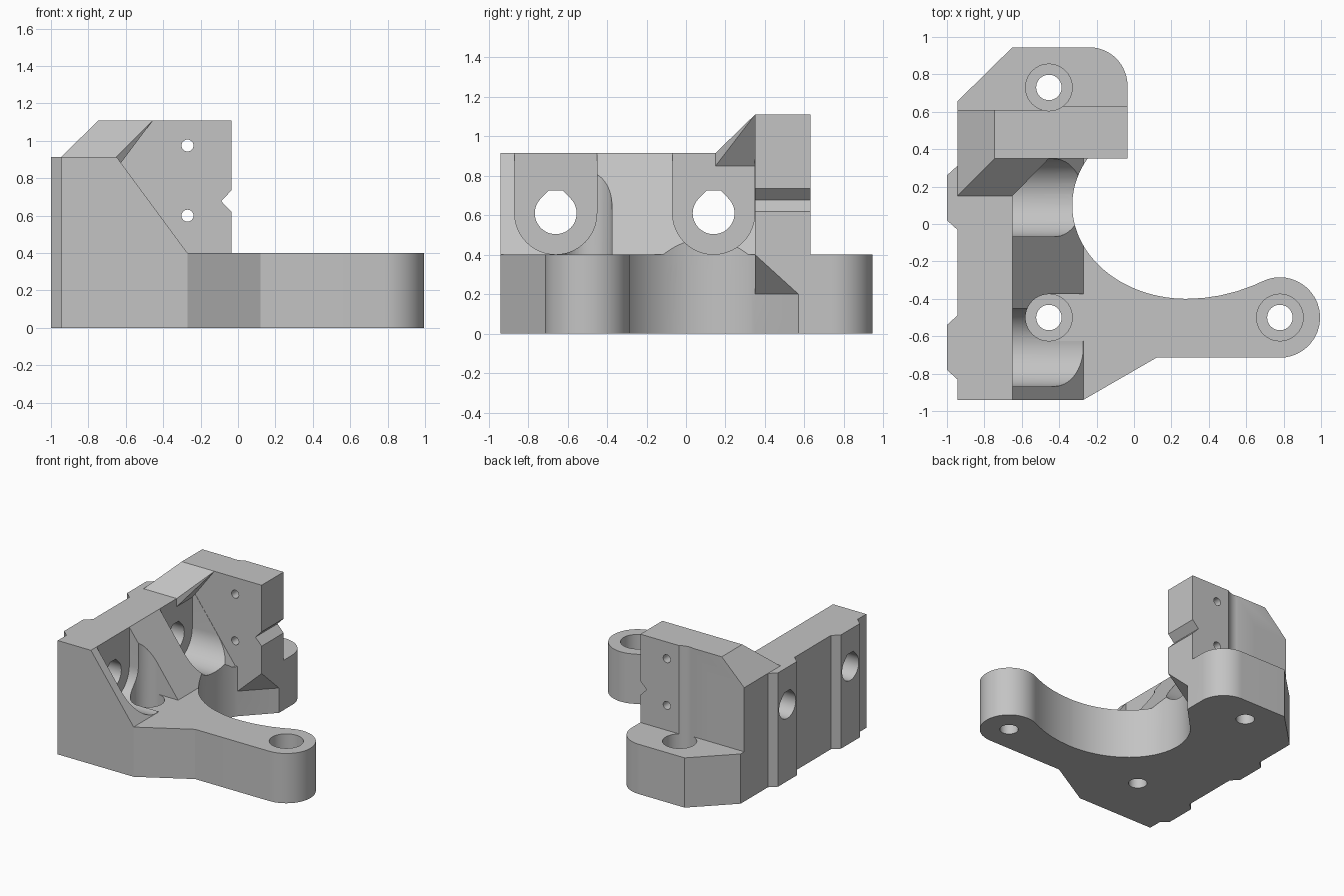
import bpy, bmesh
from math import sin, cos, radians, sqrt
from mathutils import Vector

if "Cube" in bpy.data.objects:
    bpy.data.objects.remove(bpy.data.objects["Cube"], do_unlink=True)

grey = bpy.data.materials.new("plain_grey")
grey.use_nodes = True
grey.diffuse_color = (0.55, 0.55, 0.55, 1)
grey.node_tree.nodes["Principled BSDF"].inputs["Base Color"].default_value = (0.55, 0.55, 0.55, 1)


def finish(bm, name):
    bmesh.ops.recalc_face_normals(bm, faces=bm.faces)
    mesh = bpy.data.meshes.new(name)
    bm.to_mesh(mesh)
    bm.free()
    mesh.materials.append(grey)
    ob = bpy.data.objects.new(name, mesh)
    bpy.context.collection.objects.link(ob)
    return ob


def prism(name, pts, lo, hi, axis="z"):
    """Extrude a flat profile along one axis."""
    place = {"x": lambda a, b: (lo, a, b), "y": lambda a, b: (a, lo, b),
             "z": lambda a, b: (a, b, lo)}[axis]
    bm = bmesh.new()
    face = bm.faces.new([bm.verts.new(place(a, b)) for a, b in pts])
    out = bmesh.ops.extrude_face_region(bm, geom=[face])
    step = Vector([hi - lo if axis == k else 0 for k in "xyz"])
    bmesh.ops.translate(bm, vec=step, verts=[v for v in out["geom"] if isinstance(v, bmesh.types.BMVert)])
    return finish(bm, name)


def hull(name, pts):
    bm = bmesh.new()
    for p in pts:
        bm.verts.new(p)
    bmesh.ops.convex_hull(bm, input=bm.verts)
    bmesh.ops.dissolve_limit(bm, angle_limit=0.01, verts=bm.verts, edges=bm.edges)
    return finish(bm, name)


def arc(cx, cy, rx, start, end, n=24, ry=None):
    ry = ry or rx
    steps = [radians(start + (end - start) * i / n) for i in range(n + 1)]
    return [(cx + rx * cos(t), cy + ry * sin(t)) for t in steps]


def circle(cx, cy, r, n=40):
    return arc(cx, cy, r, 0, 360, n)[:-1]


def rect(a0, b0, a1, b1):
    return [(a0, b0), (a1, b0), (a1, b1), (a0, b1)]


def combine(target, tool, op="DIFFERENCE"):
    mod = target.modifiers.new("combine", "BOOLEAN")
    mod.operation, mod.solver, mod.object = op, "EXACT", tool
    bpy.context.view_layer.objects.active = target
    bpy.ops.object.modifier_apply(modifier=mod.name)
    bpy.data.objects.remove(tool, do_unlink=True)


L, W, R = -0.945, -0.65, -0.035        # left face, wall inner face, tower right face
FRONT, TF, TB = -0.94, 0.35, 0.63      # front face, tower front and back
BASE, WALL, TOP = 0.4, 0.915, 1.11     # heights
BORES = (-0.66, 0.14)                  # y of the two sideways bores
SCREWS = ((-0.455, -0.5), (0.78, -0.5), (-0.455, 0.73))

# Base plate with arm, round boss and large concave bay
outline = [(L, FRONT), (-0.27, FRONT), (0.12, -0.715)]
outline += arc(0.78, -0.5, 0.215, -90, 116)
outline += [(x, 0.53 - sqrt(0.93 ** 2 - (x - 0.28) ** 2)) for x in (0.64, 0.55, 0.46, 0.37)]
outline += arc(0.28, 0.1, 0.61, 270, 150, 36, 0.5)
outline += [(R, 0.57)] + arc(R - 0.205, 0.74, 0.205, 0, 90, 16)
outline += [(-0.65, 0.945), (L, 0.655)]
body = prism("mount_bracket", outline, 0, BASE)

# Sloped ribs beside the wall, hollowed by two U-shaped pockets
ribs = prism("ribs", [(W - 0.1, 0.3), (-0.27, 0.3), (-0.27, BASE), (W, WALL), (W - 0.1, WALL)],
             FRONT, TF + 0.02, "y")
for y in BORES:
    u_shape = arc(y, 0.61, 0.208, 180, 360, 32) + [(y + 0.208, 1.3), (y - 0.208, 1.3)]
    combine(ribs, prism("pocket_cutter", u_shape, W, 0, "x"))
combine(ribs, prism("bay_cutter", arc(0.28, 0.1, 0.61, 0, 360, 108, 0.5)[:-1], 0, 1.3))
combine(ribs, prism("screw_slot_cutter", rect(-0.455, -0.625, 0, -0.375), BASE, 1.3))

# Side wall
wall = prism("wall", rect(L, FRONT, W, 0.61), 0, WALL)

# Tower with slanted shoulder and V notch
tower = prism("tower", [(L, 0.1), (L, WALL), (-0.745, TOP), (R, TOP), (R, 0.735), (-0.09, 0.678),
                        (R, 0.62), (R, BASE), (-0.3, BASE), (-0.3, 0.1)], TF, TB, "y")
combine(tower, prism("tower_back_cutter", rect(-1.2, 0.61, -0.455, 0.8), BASE, 1.3))

# Undercut corner below the tower
corner = hull("corner", [(-0.25, TF, 0.2), (R, 0.57, 0.2), (R, TF, BASE),
                         (-0.25, TF, 0.5), (R, TF, 0.5), (R, 0.57, 0.5)])

# Sloped brace from wall top to tower top
brace = hull("brace", [(x, y, z) for x in (L, W) for y in (0.15, 0.4) for z in (0.85, WALL)]
             + [(x, y, TOP) for x in (-0.745, -0.455) for y in (TF, 0.4)])

for part in (wall, ribs, tower, corner, brace):
    combine(body, part, "UNION")

# Locating rails on the outer side
for y in BORES:
    rail = [(L + 0.02, y - 0.17), (L, y - 0.17), (-1, y - 0.12), (-1, y + 0.12), (L, y + 0.17), (L + 0.02, y + 0.17)]
    combine(body, prism("rail", rail, 0, WALL), "UNION")

# Sideways bores with flattened peaks
for y in BORES:
    bore = arc(y, 0.61, 0.106, 135, 405, 36) + [(y + 0.037, 0.724), (y - 0.037, 0.724)]
    combine(body, prism("bore_cutter", bore, -1.2, W + 0.02, "x"))

# Counterbored screw holes
for x, y in SCREWS:
    combine(body, prism("counterbore_cutter", circle(x, y, 0.125), 0.2, 1.3))
    combine(body, prism("screw_cutter", circle(x, y, 0.068), -0.1, 0.3))

# Small cross holes through the tower
for z in (0.6, 0.975):
    combine(body, prism("pin_cutter", circle(-0.27, z, 0.032, 24), 0.2, 0.8, "y"))

# One grey, smooth curves, sharp edges
body.data.materials.clear()
body.data.materials.append(grey)
for face in body.data.polygons:
    face.material_index = 0
bpy.ops.object.select_all(action="DESELECT")
body.select_set(True)
bpy.context.view_layer.objects.active = body
bpy.ops.object.shade_smooth_by_angle(angle=radians(25))
